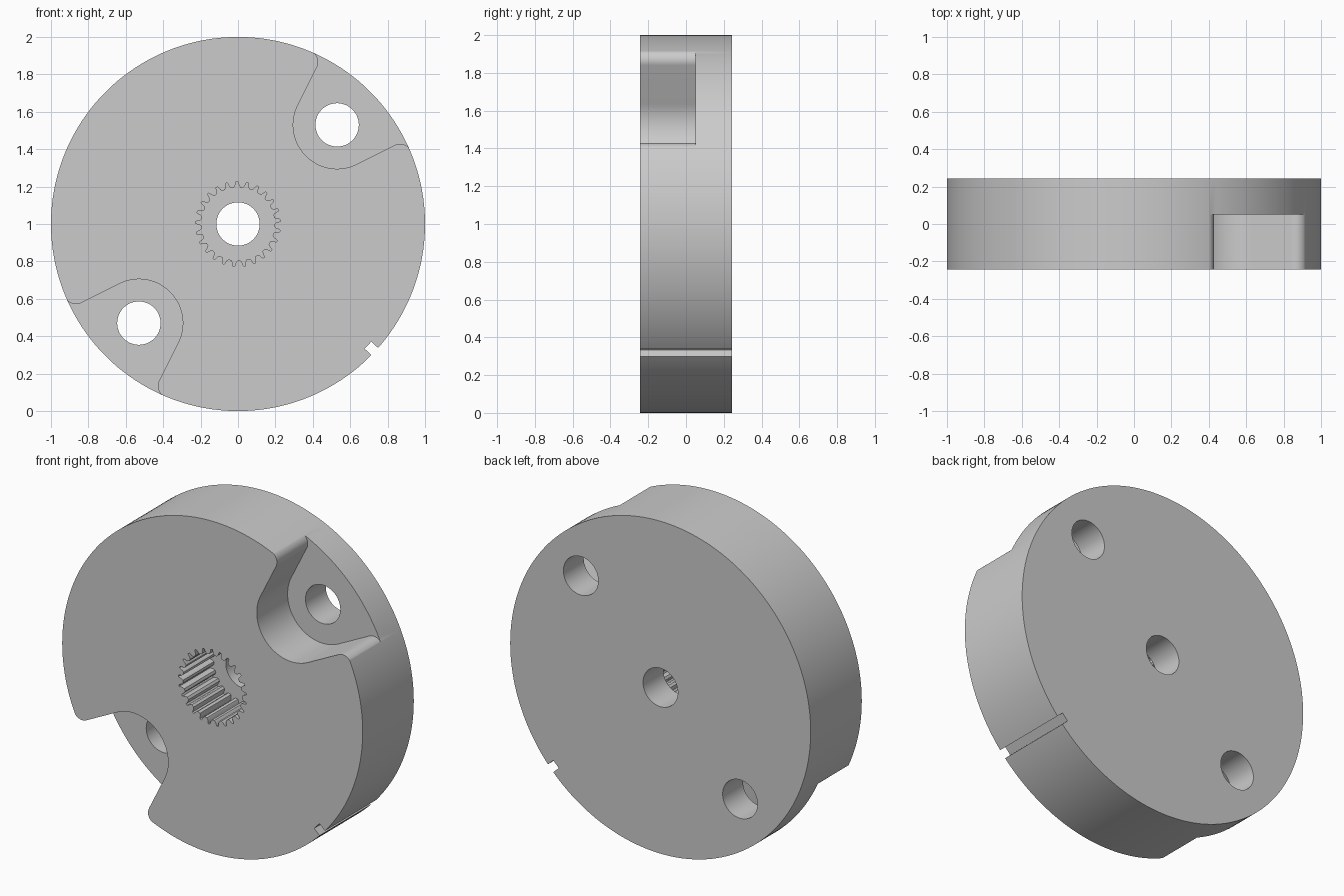
import bpy
from math import cos, sin, pi, radians

HALF = 0.243          # half thickness of the disc
FLOOR = 0.05          # depth reached by pockets and spline
TEETH = 25
cube = bpy.data.objects.get("Cube")
if cube:
    bpy.data.objects.remove(cube, do_unlink=True)

grey = bpy.data.materials.new("plain grey")
grey.use_nodes = True
grey.diffuse_color = (0.6, 0.6, 0.6, 1)
grey.node_tree.nodes["Principled BSDF"].inputs["Base Color"].default_value = (0.6, 0.6, 0.6, 1)


def arc(cx, cz, r, start, end, n):
    """Points on an arc, angles in degrees."""
    angles = [radians(start + (end - start) * i / n) for i in range(n + 1)]
    return [(cx + r * cos(a), cz + r * sin(a)) for a in angles]


def prism(name, points, y0, y1):
    """Extrude a counter-clockwise x-z outline (about the disc axis) along y."""
    n = len(points)
    verts = [(x, y, z + 1) for y in (y0, y1) for x, z in points]
    faces = [tuple(range(n)), tuple(reversed(range(n, 2 * n)))]
    faces += [(i, i + n, (i + 1) % n + n, (i + 1) % n) for i in range(n)]
    mesh = bpy.data.meshes.new(name)
    mesh.from_pydata(verts, [], faces)
    mesh.materials.append(grey)
    obj = bpy.data.objects.new(name, mesh)
    bpy.context.scene.collection.objects.link(obj)
    return obj


def circle(cx, cz, r, n):
    return arc(cx, cz, r, 0, 360, n)[:-1]


disc = prism("servo_disc", circle(0, 0, 1, 180), -HALF, HALF)
cutters = []

# Open pockets with rounded lips, one on each end of the diagonal
lip = arc(0.867, 0.369, 0.06, 116.6, 30, 10)
pocket = arc(0.53, 0.53, 0.235, 153.4, 296.6, 32) + lip
pocket += [(1.3, 0.4), (1.3, 1.3), (0.4, 1.3)]
pocket += [(z, x) for x, z in reversed(lip)]
for s in (1, -1):
    cutters.append(prism("pocket_cutter", [(s * x, s * z) for x, z in pocket], -0.4, FLOOR))

# Through holes
for c in (-0.53, 0, 0.53):
    cutters.append(prism("hole_cutter", circle(c, c, 0.116, 48), -0.4, 0.4))

# Splined socket with narrow pointed grooves
step = 2 * pi / TEETH
groove = [(-0.34, 0.196), (-0.2, 0.205), (-0.09, 0.227),
          (0.09, 0.227), (0.2, 0.205), (0.34, 0.196)]
spline = []
for t in range(TEETH):
    for offset, r in groove:
        a = (t + offset) * step + radians(5)
        spline.append((r * cos(a), r * sin(a)))
cutters.append(prism("spline_cutter", spline, -0.4, FLOOR))

# Alignment notch on the rim
ca, sa = cos(radians(-43)), sin(radians(-43))
notch = [(0.95, -0.026), (1.1, -0.026), (1.1, 0.026), (0.95, 0.026)]
cutters.append(prism("notch_cutter", [(u * ca - v * sa, u * sa + v * ca) for u, v in notch], -0.4, 0.4))

# Cut everything out of the disc, then drop the cutters
for cutter in cutters:
    cutter.hide_render = True
    mod = disc.modifiers.new("cut", 'BOOLEAN')
    mod.operation = 'DIFFERENCE'
    mod.solver = 'EXACT'
    mod.object = cutter
graph = bpy.context.evaluated_depsgraph_get()
result = bpy.data.meshes.new_from_object(disc.evaluated_get(graph))
disc.modifiers.clear()
disc.data = result
for cutter in cutters:
    bpy.data.objects.remove(cutter, do_unlink=True)

bpy.ops.object.select_all(action='DESELECT')
disc.select_set(True)
bpy.context.view_layer.objects.active = disc
bpy.ops.object.shade_smooth_by_angle(angle=radians(25))
